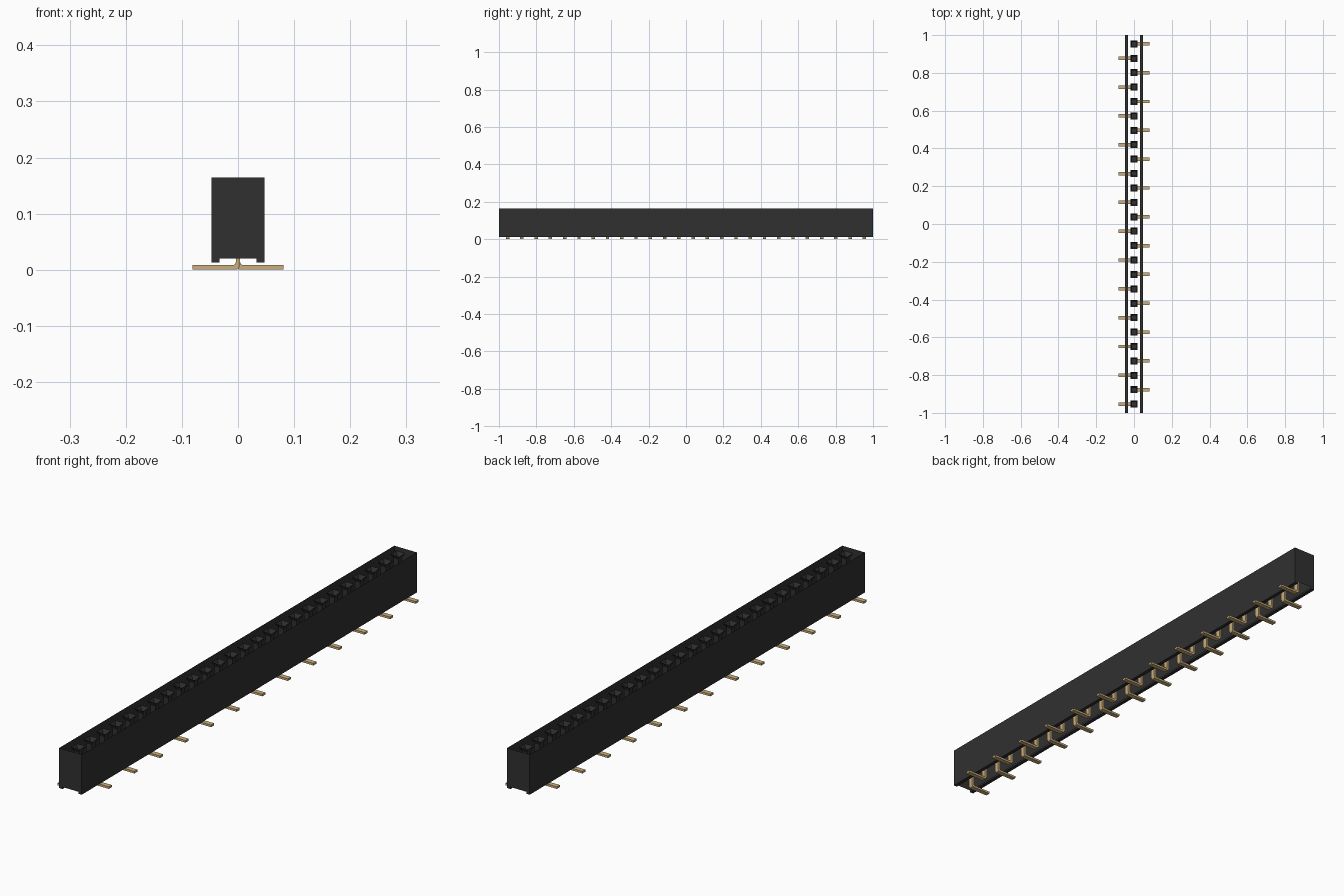
import bpy
import bmesh

if "Cube" in bpy.data.objects:
    bpy.data.objects.remove(bpy.data.objects["Cube"], do_unlink=True)

COUNT = 26
PITCH = 0.0763
HALF_W, FOOT_IN = 0.047, 0.033
FOOT_Z, FLOOR_Z, TOP_Z = 0.0125, 0.02, 0.164


def material(name, color):
    mat = bpy.data.materials.new(name)
    mat.use_nodes = True
    mat.diffuse_color = (*color, 1)
    mat.node_tree.nodes["Principled BSDF"].inputs["Base Color"].default_value = (*color, 1)
    return mat


black = material("black plastic", (0.03, 0.03, 0.03))
gold = material("pale gold", (0.6, 0.43, 0.2))


def finish(bm, name, mat):
    bmesh.ops.recalc_face_normals(bm, faces=bm.faces)
    mesh = bpy.data.meshes.new(name)
    bm.to_mesh(mesh)
    bm.free()
    mesh.materials.append(mat)
    obj = bpy.data.objects.new(name, mesh)
    bpy.context.collection.objects.link(obj)
    return obj


def bridge(bm, a, b):
    """Join two equal loops of vertices with quads."""
    for i in range(len(a)):
        j = (i + 1) % len(a)
        bm.faces.new((a[i], a[j], b[j], b[i]))


# Housing shell: a notched profile run along y, open at the top and in the recess
profile = [(-HALF_W, TOP_Z), (-HALF_W, FOOT_Z), (-FOOT_IN, FOOT_Z), (-FOOT_IN, FLOOR_Z),
           (FOOT_IN, FLOOR_Z), (FOOT_IN, FOOT_Z), (HALF_W, FOOT_Z), (HALF_W, TOP_Z)]
bm = bmesh.new()
front, back = [[bm.verts.new((x, y, z)) for x, z in profile] for y in (-1, 1)]
bm.faces.new(front)
bm.faces.new(back[::-1])
for i in range(len(profile) - 1):
    if i != 3:
        bm.faces.new((front[i], front[i + 1], back[i + 1], back[i]))
finish(bm, "housing", black)

# Square sockets: flared mouth, straight shaft and closed floor
bm = bmesh.new()
for n in range(COUNT):
    y = (n - (COUNT - 1) / 2) * PITCH
    rings = []
    for half, z in ((0.0185, TOP_Z), (0.0105, 0.148), (0.0105, 0.06)):
        rings.append([bm.verts.new((sx * half, y + sy * half, z))
                      for sx, sy in ((-1, -1), (1, -1), (1, 1), (-1, 1))])
    bridge(bm, rings[0], rings[1])
    bridge(bm, rings[1], rings[2])
    bm.faces.new(rings[2])
finish(bm, "sockets", black)

# Bent terminals: flat foot, rounded heel and upright stem, alternating sides
T, WIDTH = 0.004, 0.018
outline = [(0.081, 0), (0.081, 2 * T), (0.009, 2 * T), (0.0055, 0.0095), (T, 0.013),
           (T, 0.06), (-T, 0.06), (-T, 0.009), (-0.0025, 0.004), (0, 0.001), (T, 0)]
bm = bmesh.new()
for n in range(COUNT):
    y = (n - (COUNT - 1) / 2) * PITCH
    side = 1 if n % 2 else -1
    loops = [[bm.verts.new((side * x, y + dy, z)) for x, z in outline]
             for dy in (-WIDTH / 2, WIDTH / 2)]
    bridge(bm, *loops)
    bm.faces.new(loops[0])
    bm.faces.new(loops[1][::-1])
finish(bm, "terminals", gold)
